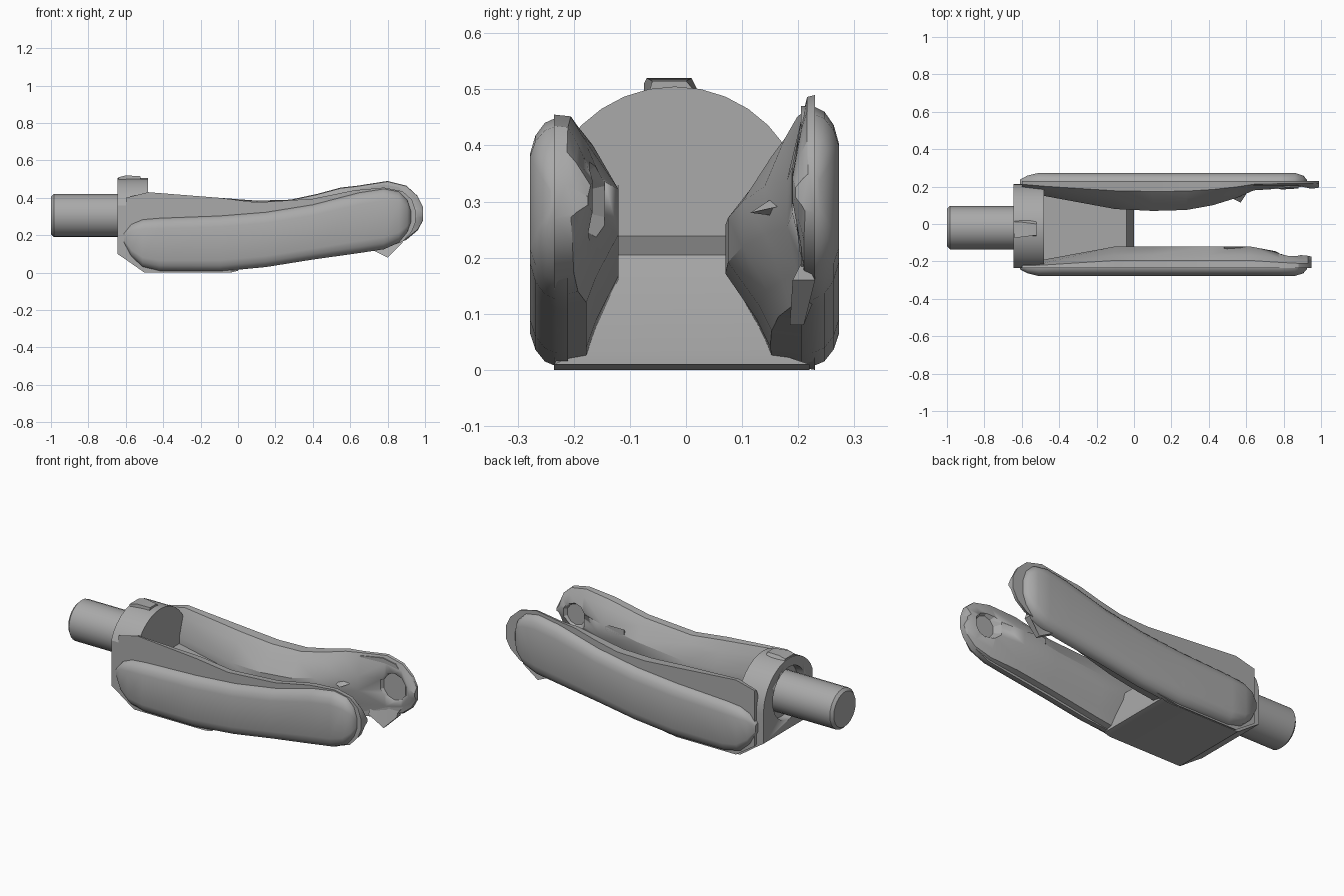
import bpy, bmesh, math
from mathutils import Matrix

cube = bpy.data.objects.get("Cube")
if cube:
    bpy.data.objects.remove(cube, do_unlink=True)

steel = bpy.data.materials.new("grey_metal")
steel.use_nodes = True
GREY = (0.4, 0.4, 0.4, 1)
steel.diffuse_color = GREY
steel.node_tree.nodes["Principled BSDF"].inputs["Base Color"].default_value = GREY


def finish(bm, name, angle=25):
    bmesh.ops.recalc_face_normals(bm, faces=bm.faces)
    mesh = bpy.data.meshes.new(name)
    bm.to_mesh(mesh)
    bm.free()
    ob = bpy.data.objects.new(name, mesh)
    bpy.context.collection.objects.link(ob)
    mesh.materials.append(steel)
    bpy.ops.object.select_all(action="DESELECT")
    ob.select_set(True)
    bpy.context.view_layer.objects.active = ob
    bpy.ops.object.shade_smooth_by_angle(angle=math.radians(angle))
    return ob


def loft(name, rings, angle=25):
    """Skin a row of (x, [(y, z), ...]) cross-sections and cap both ends."""
    bm = bmesh.new()
    rows = [[bm.verts.new((x, y, z)) for y, z in pts] for x, pts in rings]
    n = len(rows[0])
    for a, b in zip(rows, rows[1:]):
        for i in range(n):
            j = (i + 1) % n
            bm.faces.new((a[i], a[j], b[j], b[i]))
    bm.faces.new(rows[0])
    bm.faces.new(rows[-1])
    return finish(bm, name, angle)


def cone(name, r1, r2, depth, loc, axis, sides=24):
    bm = bmesh.new()
    turn = Matrix.Rotation(math.pi / 2, 4, "Y" if axis == "X" else "X")
    bmesh.ops.create_cone(bm, cap_ends=True, segments=sides, radius1=r1, radius2=r2,
                          depth=depth, matrix=Matrix.Translation(loc) @ turn)
    return finish(bm, name)


def cut(ob, cutter):
    mod = ob.modifiers.new("recess", "BOOLEAN")
    mod.operation = "DIFFERENCE"
    mod.solver = "EXACT"
    mod.object = cutter
    cutter.hide_render = True
    cutter.hide_set(True)


# Shaft with a small chamfer at its free end
def circle(r, cy=-0.02, cz=0.305, n=24):
    return [(cy + r * math.cos(math.tau * i / n), cz + r * math.sin(math.tau * i / n))
            for i in range(n)]


loft("shaft", [(-1, circle(0.1)), (-0.985, circle(0.115)), (-0.52, circle(0.115))])


# Arched collar, with a ring recess around the shaft
def arch(bottom):
    pts = [(-0.235, bottom)]
    for i in range(17):
        a = math.pi * (1 - i / 16)
        pts.append((max(-0.235, min(0.215, -0.02 + 0.235 * math.cos(a))),
                    0.27 + 0.235 * math.sin(a)))
    return pts + [(0.215, bottom)]


collar = loft("collar", [(-0.645, arch(0.1)), (-0.6, arch(0.07)),
                         (-0.5, arch(0.0)), (-0.48, arch(0.0))])
cut(collar, cone("collar_recess_cutter", 0.15, 0.15, 0.1, (-0.645, -0.02, 0.305), "X"))

loft("collar_boss", [(-0.64, [(-0.075, 0.48), (-0.075, 0.51), (0.01, 0.51), (0.03, 0.48)]),
                     (-0.6, [(-0.07, 0.48), (-0.07, 0.52), (0.01, 0.52), (0.03, 0.48)]),
                     (-0.52, [(-0.07, 0.48), (-0.06, 0.515), (0.0, 0.515), (0.03, 0.48)])])

# Web joining the two arms
loft("web", [(-0.5, [(-0.235, 0), (0.22, 0), (0.16, 0.24), (-0.2, 0.24)]),
             (-0.04, [(-0.235, 0), (0.22, 0), (0.08, 0.205), (-0.12, 0.205)]),
             (0.0, [(-0.235, 0.01), (0.22, 0.01), (0.16, 0.03), (-0.19, 0.03)])])


# Arms: flat outer side, swelling inner side; signed y comes from the side
def arm(name, side, outer, stations):
    rings = []
    for x, bottom, top, inner in stations:
        h, t = top - bottom, outer - inner
        pts = [(outer, bottom), (outer, top), (outer - t * 0.35, top - h * 0.01),
               (outer - t * 0.6, top - h * 0.12), (inner, top - h * 0.36),
               (inner, top - h * 0.6), (outer - t * 0.65, bottom + h * 0.17),
               (outer - t * 0.5, bottom + h * 0.03)]
        rings.append((x, [(side * y, z) for y, z in pts]))
    return loft(name, rings, 30)


rear_arm = arm("rear_arm", 1, 0.23, [
    (-0.6, 0.08, 0.4, 0.18), (-0.48, 0, 0.43, 0.15), (-0.1, 0, 0.4, 0.08),
    (0.1, 0.03, 0.385, 0.07), (0.28, 0.06, 0.39, 0.075), (0.42, 0.085, 0.42, 0.1),
    (0.55, 0.1, 0.455, 0.14), (0.64, 0.115, 0.465, 0.18), (0.8, 0.14, 0.49, 0.19),
    (0.9, 0.175, 0.465, 0.19), (0.96, 0.225, 0.41, 0.19), (0.99, 0.28, 0.35, 0.195)])
front_arm = arm("front_arm", -1, 0.235, [
    (-0.6, 0.08, 0.4, 0.2), (-0.48, 0, 0.43, 0.19), (-0.1, 0, 0.4, 0.12),
    (0.1, 0.03, 0.375, 0.12), (0.4, 0.08, 0.395, 0.12), (0.62, 0.11, 0.44, 0.12),
    (0.78, 0.13, 0.455, 0.15), (0.88, 0.165, 0.435, 0.165), (0.93, 0.22, 0.39, 0.17),
    (0.95, 0.27, 0.33, 0.175)])

# Dished eyes on the inner faces of the arm ends
cut(rear_arm, cone("rear_eye_cutter", 0.07, 0.1, 0.05, (0.86, 0.19, 0.325), "Y", 10))
cut(front_arm, cone("front_eye_cutter", 0.09, 0.06, 0.04, (0.83, -0.165, 0.3), "Y", 10))


# Rounded pads along the outer sides
PAD = [(-0.61, 0.16, 0.21, 0.25), (-0.57, 0.085, 0.26, 0.7), (-0.51, 0.03, 0.285, 1),
       (-0.42, 0.008, 0.293, 1), (-0.1, 0.006, 0.305, 1), (0.15, 0.03, 0.325, 1),
       (0.4, 0.07, 0.365, 1), (0.65, 0.105, 0.43, 1), (0.78, 0.125, 0.45, 1),
       (0.86, 0.16, 0.435, 1), (0.905, 0.215, 0.39, 0.7), (0.925, 0.27, 0.33, 0.25)]


def pad(name, side, base, depth, lift):
    rings = []
    for x, bottom, top, d in PAD:
        top += lift * max(0, x + 0.6)
        h, pts = top - bottom, []
        for drop, out in ((0, 0), (0.03, 0.45), (0.1, 0.8), (0.2, 1)):
            pts.append((base + depth * d * out, bottom + drop * h))
        for drop, out in ((0.2, 1), (0.1, 0.8), (0.03, 0.45), (0, 0)):
            pts.append((base + depth * d * out, top - drop * h))
        pts += [(base - 0.02, top), (base - 0.02, bottom)]
        rings.append((x, [(side * y, z) for y, z in pts]))
    return loft(name, rings, 35)


pad("front_pad", -1, 0.23, 0.048, 0)
pad("rear_pad", 1, 0.225, 0.048, 0.015)

# Small spurs on the arms
for name, y, tip in (("rear_spur", 0.16, 0.115), ("front_spur", -0.15, -0.185)):
    loft(name, [(0.48, [(y, 0.28), (y + 0.03, 0.3), (y + 0.03, 0.33)]),
                (0.57, [(tip, 0.28), (y + 0.03, 0.27), (y + 0.03, 0.33)]),
                (0.6, [(y, 0.29), (y + 0.03, 0.3), (y + 0.03, 0.32)])])
loft("lower_spur", [(0.7, [(0.19, 0.13), (0.23, 0.13), (0.21, 0.17)]),
                    (0.8, [(0.185, 0.08), (0.21, 0.08), (0.21, 0.2)]),
                    (0.88, [(0.19, 0.16), (0.23, 0.16), (0.21, 0.2)])])
